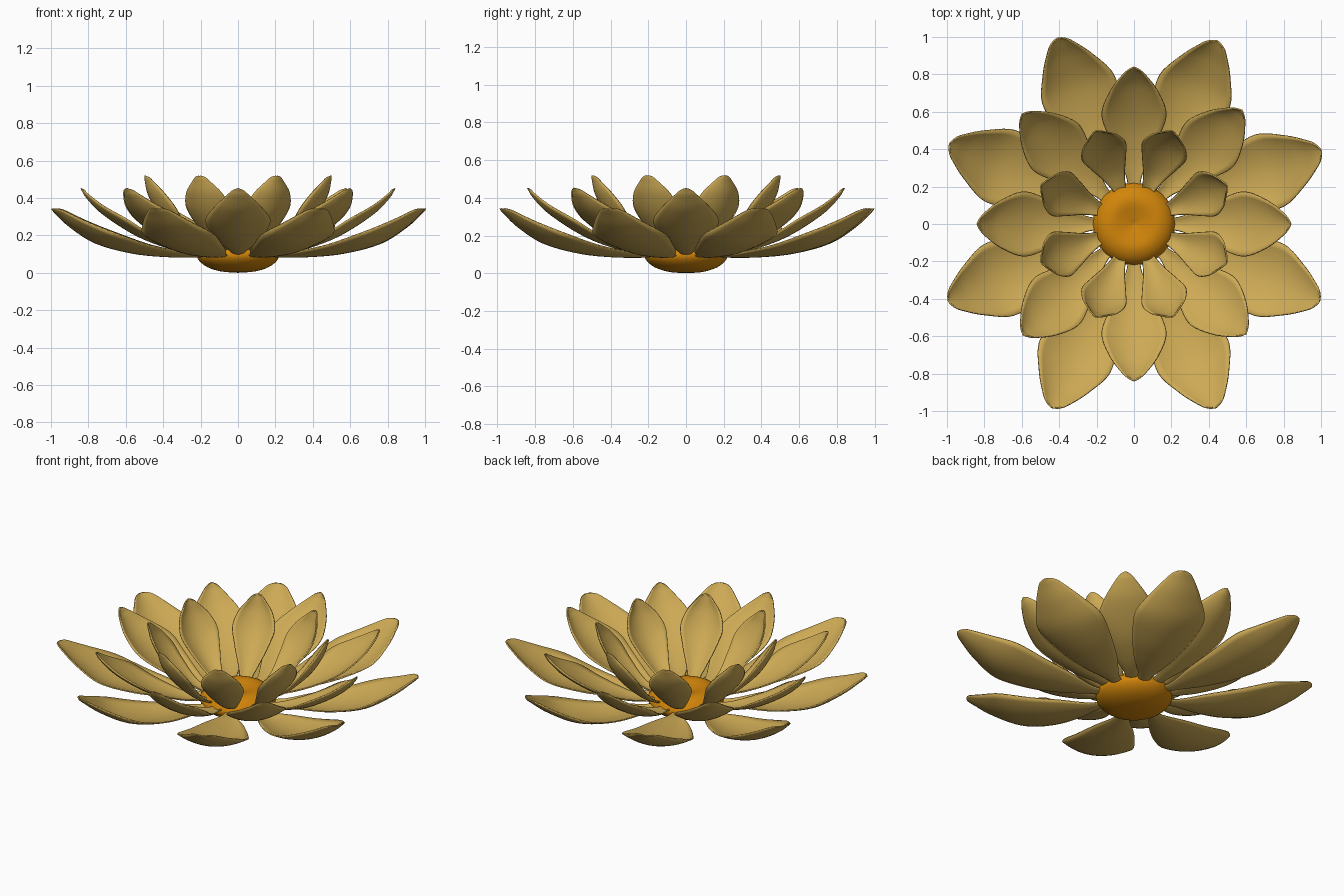
import bpy, bmesh, math

if "Cube" in bpy.data.objects:
    bpy.data.objects.remove(bpy.data.objects["Cube"])


def material(name, color):
    m = bpy.data.materials.new(name)
    m.diffuse_color = (*color, 1)
    m.use_nodes = True
    m.node_tree.nodes["Principled BSDF"].inputs["Base Color"].default_value = m.diffuse_color
    return m


petal_mat = material("petal_gold", (0.61, 0.40, 0.09))
core_mat = material("core_orange", (0.64, 0.235, 0.003))


def spline(points, steps):
    """Catmull-Rom samples through the points."""
    pts = [points[0]] + points + [points[-1]]
    out = []
    for i in range(1, len(pts) - 2):
        a, b, c, d = pts[i - 1:i + 3]
        for k in range(steps):
            t = k / steps
            out.append([0.5 * (2 * q + (r - p) * t + (2 * p - 5 * q + 4 * r - s) * t * t
                               + (3 * q - p - 3 * r + s) * t ** 3)
                        for p, q, r, s in zip(a, b, c, d)])
    return out + [list(points[-1])]


def petal_mesh(name, stations, cup, cols=12):
    """Stations are (radius, height, half width); cup lifts the side edges."""
    rows = spline(stations, 5)
    wmax = max(r[2] for r in rows)
    bm = bmesh.new()
    grid = []
    for i, (r, z, w) in enumerate(rows):
        p, n = rows[max(i - 1, 0)], rows[min(i + 1, len(rows) - 1)]
        tr, tz = n[0] - p[0], n[1] - p[1]
        length = math.hypot(tr, tz)
        w = max(w, 0.0)
        line = []
        for j in range(cols + 1):
            s = 2 * j / cols - 1
            lift = cup * s * s * w / wmax
            line.append(bm.verts.new((r - tz / length * lift, s * w, z + tr / length * lift)))
        grid.append(line)
    for a, b in zip(grid, grid[1:]):
        for j in range(cols):
            bm.faces.new((a[j], b[j], b[j + 1], a[j + 1]))
    bmesh.ops.remove_doubles(bm, verts=bm.verts, dist=0.0005)
    for f in bm.faces:
        f.smooth = True
    mesh = bpy.data.meshes.new(name)
    bm.to_mesh(mesh)
    bm.free()
    mesh.materials.append(petal_mat)
    return mesh


def petal_ring(name, stations, cup, offset, turns):
    """Eight petals around the core, each turned slightly off the even spacing."""
    mesh = petal_mesh(name, stations, cup)
    for k, turn in enumerate(turns):
        ob = bpy.data.objects.new(f"{name}_{k + 1}", mesh)
        bpy.context.collection.objects.link(ob)
        ob.rotation_euler.z = math.radians(offset + 45 * k + turn)
        mod = ob.modifiers.new("thickness", 'SOLIDIFY')
        mod.thickness = 0.008
        mod.offset = 0


# Three rings of petals
petal_ring("outer_petal", [(0.18, 0.088, 0.028), (0.27, 0.086, 0.046), (0.42, 0.088, 0.115),
                           (0.60, 0.105, 0.172), (0.80, 0.155, 0.206), (0.95, 0.24, 0.14),
                           (1.04, 0.312, 0.072), (1.067, 0.335, 0.036), (1.075, 0.342, 0)],
           0.055, 22.5, (-1, -2, 0, -1, 0, -1.5, 1.5, 0))
petal_ring("middle_petal", [(0.18, 0.098, 0.028), (0.26, 0.108, 0.042), (0.36, 0.13, 0.085),
                            (0.50, 0.18, 0.142), (0.62, 0.245, 0.172), (0.74, 0.33, 0.122),
                            (0.81, 0.405, 0.06), (0.83, 0.437, 0.03), (0.838, 0.452, 0)],
           0.048, 0, (0, 1.5, 0, 0.5, 0, 0, 0, 0.5))
petal_ring("inner_petal", [(0.18, 0.11, 0.026), (0.28, 0.16, 0.057), (0.38, 0.245, 0.10),
                           (0.455, 0.33, 0.125), (0.507, 0.42, 0.098), (0.53, 0.49, 0.045),
                           (0.535, 0.51, 0.025), (0.537, 0.518, 0)], 0.045, 22.5, (0,) * 8)

# Flower core: flattened round body with a dimple on top
profile = spline([(0, 0), (0.10, 0.009), (0.18, 0.04), (0.221, 0.092), (0.19, 0.145),
                  (0.13, 0.171), (0.06, 0.16), (0, 0.145)], 4)
bm = bmesh.new()
verts = [bm.verts.new((r, 0, z)) for r, z in profile]
edges = [bm.edges.new(e) for e in zip(verts, verts[1:])]
bmesh.ops.spin(bm, geom=verts + edges, cent=(0, 0, 0), axis=(0, 0, 1),
               angle=2 * math.pi, steps=48)
bmesh.ops.remove_doubles(bm, verts=bm.verts, dist=0.0005)
bmesh.ops.recalc_face_normals(bm, faces=bm.faces)
for f in bm.faces:
    f.smooth = True
mesh = bpy.data.meshes.new("flower_core")
bm.to_mesh(mesh)
bm.free()
mesh.materials.append(core_mat)
bpy.context.collection.objects.link(bpy.data.objects.new("flower_core", mesh))
